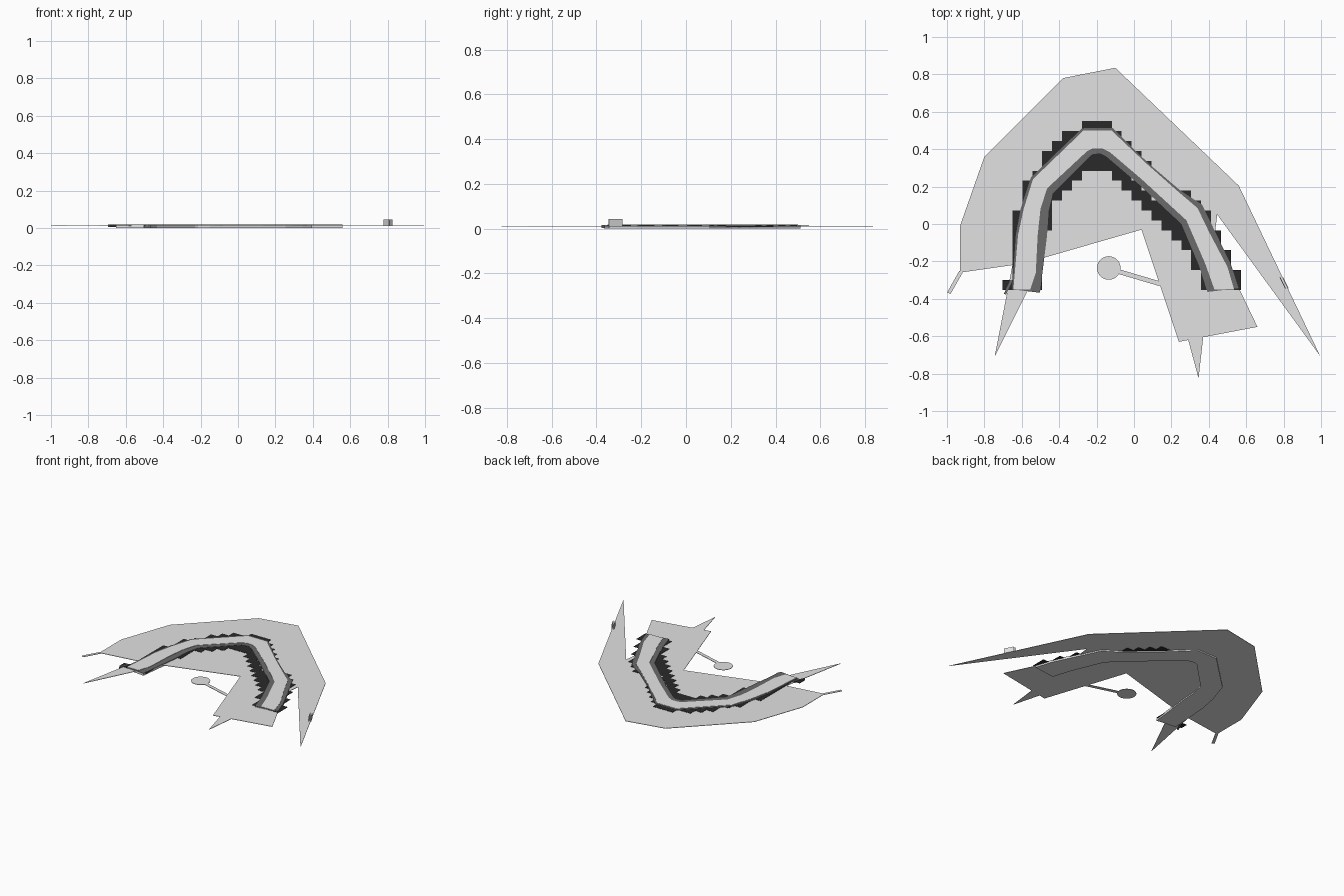
import bpy
import bmesh
import math
from mathutils import Vector

cube = bpy.data.objects.get("Cube")
if cube:
    bpy.data.objects.remove(cube, do_unlink=True)


def make_material(name, value):
    mat = bpy.data.materials.new(name)
    mat.use_nodes = True
    color = (value, value, value, 1)
    mat.diffuse_color = color
    mat.node_tree.nodes["Principled BSDF"].inputs["Base Color"].default_value = color
    return mat


LAND = make_material("pale grey land", 0.76)
ROAD = make_material("light grey road", 0.79)
VERGE = make_material("mid grey verge", 0.145)
DARK = make_material("charcoal blocks", 0.023)


def finish(name, bm, mat):
    bmesh.ops.recalc_face_normals(bm, faces=bm.faces)
    mesh = bpy.data.meshes.new(name)
    bm.to_mesh(mesh)
    bm.free()
    mesh.materials.append(mat)
    obj = bpy.data.objects.new(name, mesh)
    bpy.context.collection.objects.link(obj)
    return obj


def thicken(bm, faces, height):
    """Extrude flat faces straight up into a closed slab."""
    result = bmesh.ops.extrude_face_region(bm, geom=faces, use_keep_orig=True)
    verts = [g for g in result["geom"] if isinstance(g, bmesh.types.BMVert)]
    bmesh.ops.translate(bm, verts=verts, vec=(0, 0, height))


def slab(name, outline, bottom, top, mat):
    bm = bmesh.new()
    face = bm.faces.new([bm.verts.new((p[0], p[1], bottom)) for p in outline])
    thicken(bm, [face], top - bottom)
    return finish(name, bm, mat)


def strip(name, start, end, width, bottom, top, mat):
    """Straight bar between two plan points."""
    a, b = Vector(start), Vector(end)
    along = (b - a).normalized()
    side = Vector((-along.y, along.x)) * width / 2
    return slab(name, [a - side, b - side, b + side, a + side], bottom, top, mat)


def offset(path, sign):
    """Shift each (x, y, width) point sideways by its own width."""
    moved = []
    for i, (x, y, width) in enumerate(path):
        a = Vector(path[max(i - 1, 0)][:2])
        b = Vector(path[min(i + 1, len(path) - 1)][:2])
        along = (b - a).normalized()
        moved.append((x - along.y * width * sign, y + along.x * width * sign))
    return moved


CELL = 0.0531
LEFT, TOP = -0.703, 0.55


def blocks(name, first_row, runs, bottom, height):
    """Square cells in rows; each run gives its first and end column."""
    bm = bmesh.new()
    for row, spans in enumerate(runs, first_row):
        for first, last in spans:
            for col in range(first, last):
                x, y = LEFT + col * CELL, TOP - row * CELL
                corners = [(x, y), (x, y - CELL), (x + CELL, y - CELL), (x + CELL, y)]
                bm.faces.new([bm.verts.new((cx, cy, bottom)) for cx, cy in corners])
    bmesh.ops.remove_doubles(bm, verts=bm.verts, dist=0.001)
    thicken(bm, bm.faces[:], height)
    return finish(name, bm, DARK)


# Land sheet with its long pointed corners
land_outline = [
    (-0.10, 0.835), (-0.38, 0.78), (-0.80, 0.36), (-0.93, -0.01), (-0.93, -0.26),
    (-0.65, -0.22), (-0.745, -0.71), (-0.48, -0.18), (0.04, -0.03), (0.24, -0.63),
    (0.29, -0.62), (0.345, -0.825), (0.37, -0.605), (0.66, -0.55), (0.43, -0.07),
    (0.445, 0.05), (0.995, -0.705), (0.56, 0.205),
]
LAND_LOW, LAND_TOP = 0.009, 0.012
slab("land_sheet", land_outline, LAND_LOW, LAND_TOP, LAND)

# Side track, round turning place and left tail path
strip("turning_track", (-0.08, -0.255), (0.14, -0.32), 0.025, LAND_LOW, LAND_TOP, LAND)
strip("tail_path", (-0.925, -0.255), (-0.99, -0.37), 0.02, LAND_LOW, LAND_TOP, LAND)
turning_circle = []
for i in range(32):
    angle = math.tau * i / 32
    turning_circle.append((-0.135 + 0.063 * math.cos(angle),
                           -0.235 + 0.063 * math.sin(angle)))
slab("turning_circle", turning_circle, LAND_LOW, LAND_TOP, LAND)

# Road edges as (x, y, verge width), running from left end to right end
road_outer = [
    (-0.645, -0.35, 0.006), (-0.62, -0.06, 0.012), (-0.59, 0.08, 0.016),
    (-0.54, 0.24, 0.014), (-0.27, 0.50, 0.014), (-0.12, 0.50, 0.014),
    (0.07, 0.32, 0.008), (0.24, 0.17, 0.012), (0.34, 0.085, 0.03),
    (0.40, -0.04, 0.03), (0.50, -0.23, 0.022), (0.535, -0.35, 0.025),
]
road_inner = [
    (-0.555, -0.35, 0.055), (-0.525, -0.26, 0.035), (-0.515, -0.06, 0.05),
    (-0.50, 0.08, 0.045), (-0.465, 0.19, 0.04), (-0.25, 0.39, 0.03),
    (-0.22, 0.405, 0.03), (-0.17, 0.405, 0.03), (-0.13, 0.385, 0.03),
    (0.04, 0.24, 0.03), (0.28, 0.02, 0.033), (0.38, -0.21, 0.035),
    (0.43, -0.35, 0.04),
]
verge_outline = offset(road_outer, 1) + offset(road_inner, -1)[::-1]
slab("road_base", verge_outline, 0.0, 0.0155, LAND)
slab("road_verge", verge_outline, 0.0155, 0.017, VERGE)
slab("road_surface", road_outer + road_inner[::-1], 0.017, 0.019, ROAD)
strip("left_kerb_end", (-0.655, -0.30), (-0.69, -0.375), 0.012, 0.004, 0.017, VERGE)

# Stepped blocks beside the road, with a few lying under the land
blocks("stepped_blocks", 0, [
    [(8, 11)], [(6, 12)], [(5, 13)], [(4, 14)],
    [(4, 15)], [(3, 8), (11, 13)], [(2, 7), (12, 14)],
    [(2, 6), (13, 15), (17, 19)], [(2, 5), (14, 20)], [(1, 5), (15, 21)],
    [(1, 5), (16, 21)], [(1, 4), (17, 22)], [(1, 4), (18, 22)],
    [(1, 4), (19, 23)], [(1, 4), (19, 23)], [(1, 4), (20, 24)], [(0, 4), (20, 24)],
], 0.0115, 0.0025)
blocks("buried_blocks", 3, [[(13, 15)], [(14, 16)], [(15, 17)], [(16, 18)]], 0.007, 0.002)

# Pair of small upright walls on the right-hand point
for name, shift in (("wall_inner", 0), ("wall_outer", 0.015)):
    strip(name, (0.78 + shift, -0.285), (0.81 + shift, -0.345), 0.004, LAND_LOW, 0.044, LAND)
